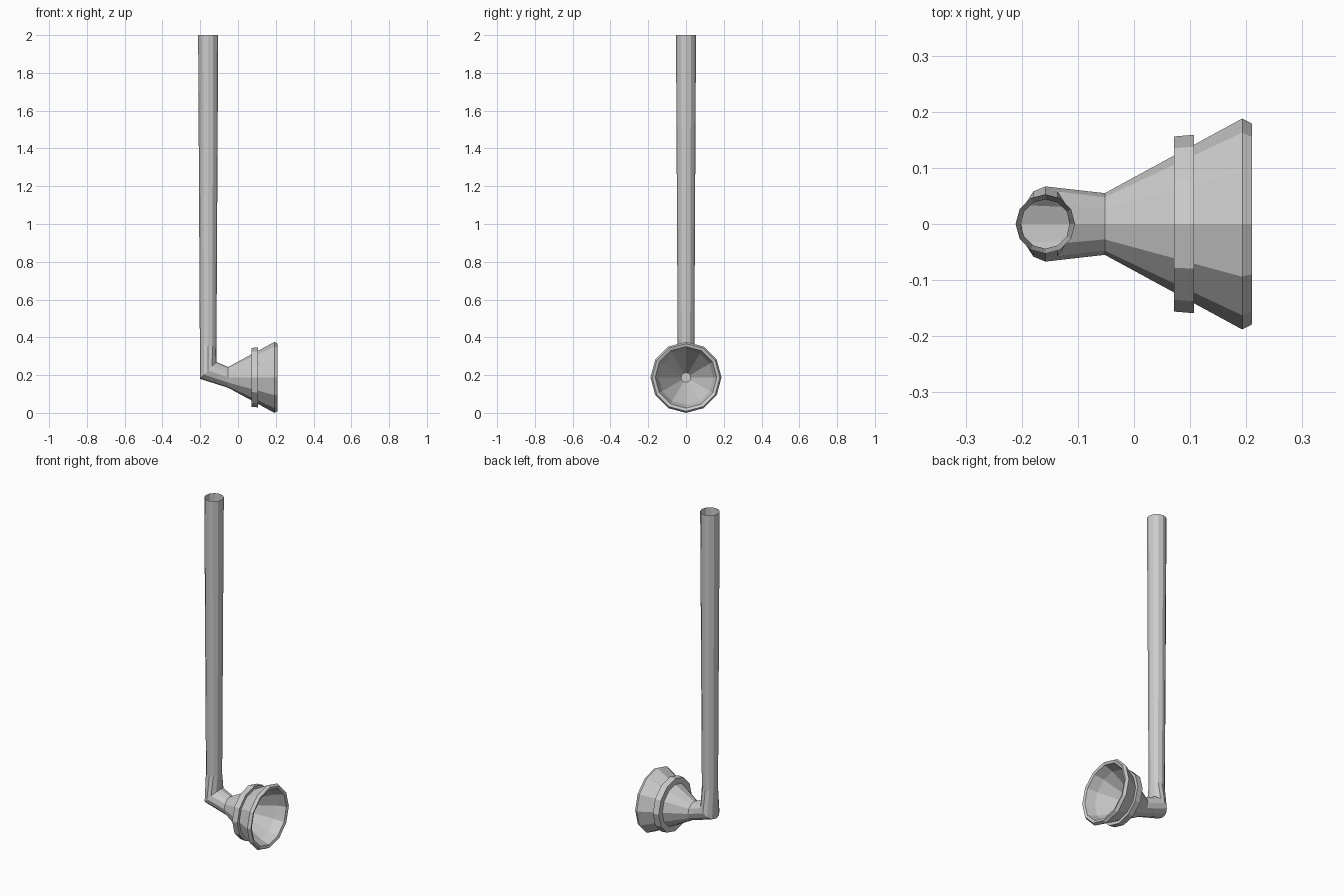
import bpy, bmesh
from math import sin, cos, pi

if "Cube" in bpy.data.objects:
    bpy.data.objects.remove(bpy.data.objects["Cube"])

N = 12          # sides of every cross-section
ZC = 0.188      # height of the horn axis
PX = -0.158     # x of the upright pipe


def skin(name, rings, closed=False, cap_end=False):
    """Join successive rings of N points with flat quads."""
    bm = bmesh.new()
    loops = [[bm.verts.new(p) for p in ring] for ring in rings]
    pairs = list(zip(loops, loops[1:]))
    if closed:
        pairs.append((loops[-1], loops[0]))
    for a, b in pairs:
        for i in range(N):
            j = (i + 1) % N
            bm.faces.new((a[i], a[j], b[j], b[i]))
    if cap_end:
        bm.faces.new(loops[-1])
    bmesh.ops.recalc_face_normals(bm, faces=bm.faces)
    mesh = bpy.data.meshes.new(name)
    bm.to_mesh(mesh)
    bm.free()
    ob = bpy.data.objects.new(name, mesh)
    bpy.context.collection.objects.link(ob)
    return ob


def ring(fn):
    return [fn(cos(2 * pi * i / N), sin(2 * pi * i / N)) for i in range(N)]


def upright(z, r):
    return ring(lambda c, s: (PX + r * c, r * s, z))


def around_x(x, r):
    return ring(lambda c, s: (x, r * s, ZC + r * c))


# Open tapered pipe, flaring into a mitred elbow that meets the horn neck
mitre = ring(lambda c, s: (PX + 0.043 * c, 0.067 * s, 0.225 + 0.045 * c))
skin("pipe_and_elbow", [upright(2.0, 0.053), upright(0.355, 0.044),
                        mitre, around_x(-0.052, 0.055)])

# Horn: outer cone, bevelled rim, then inner cone ending in a small throat
horn = [(-0.052, 0.055), (0.193, 0.188), (0.21, 0.179), (0.205, 0.163),
        (0.15, 0.145), (-0.04, 0.026)]
skin("horn", [around_x(x, r) for x, r in horn], cap_end=True)

# Raised band around the horn
band = [(0.071, 0.12), (0.071, 0.156), (0.107, 0.159), (0.107, 0.138)]
skin("horn_band", [around_x(x, r) for x, r in band], closed=True)
